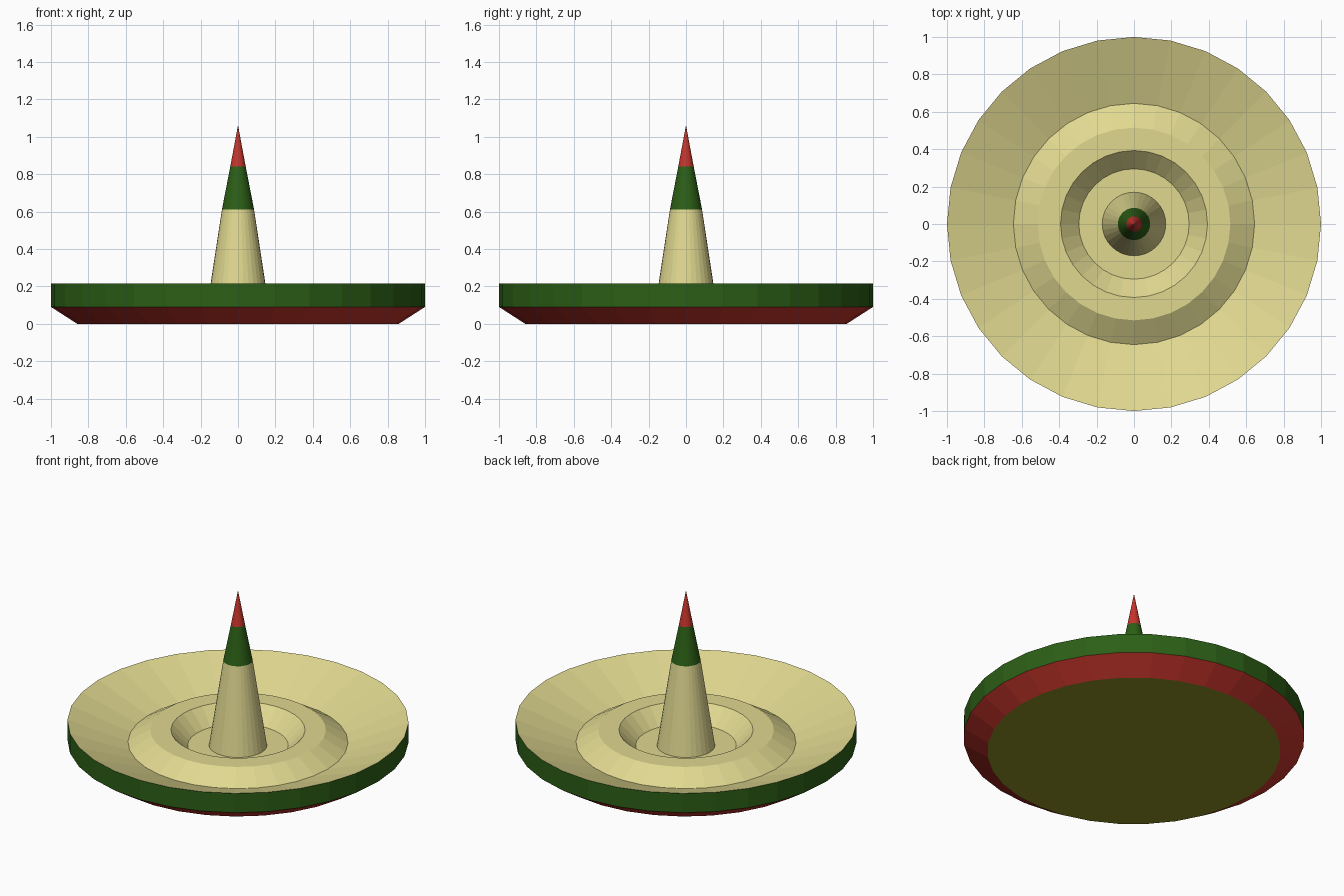
import bpy, bmesh, math

if "Cube" in bpy.data.objects:
    bpy.data.objects.remove(bpy.data.objects["Cube"])

SIDES = 32


def material(name, rgb):
    m = bpy.data.materials.new(name)
    m.diffuse_color = (*rgb, 1)
    m.use_nodes = True
    m.node_tree.nodes["Principled BSDF"].inputs["Base Color"].default_value = m.diffuse_color
    return m


CREAM = material("cream", (0.75, 0.69, 0.28))
GREEN = material("green", (0.025, 0.115, 0.008))
RED = material("red", (0.56, 0.035, 0.024))
OLIVE = material("olive", (0.28, 0.28, 0.018))


def lathe(name, profile, mats):
    """Revolve (radius, z) points; mats[i] colours the band from point i to i+1."""
    slots = list(dict.fromkeys(mats))
    bm = bmesh.new()
    rings = []
    for r, z in profile:
        if r == 0:
            rings.append([bm.verts.new((0, 0, z))] * SIDES)
        else:
            rings.append([bm.verts.new((r * math.cos(a), r * math.sin(a), z))
                          for a in (2 * math.pi * i / SIDES for i in range(SIDES))])
    for a, b, mat in zip(rings, rings[1:], mats):
        for i in range(SIDES):
            j = (i + 1) % SIDES
            corners = list(dict.fromkeys((a[i], a[j], b[j], b[i])))
            bm.faces.new(corners).material_index = slots.index(mat)
    me = bpy.data.meshes.new(name)
    bm.to_mesh(me)
    bm.free()
    for m in slots:
        me.materials.append(m)
    ob = bpy.data.objects.new(name, me)
    bpy.context.collection.objects.link(ob)
    return ob


# Round dish: underside, bevel, rim wall, sloping bowl, raised ring, inner floor
lathe("dish",
      [(0, 0), (0.86, 0), (1, 0.09), (1, 0.215), (0.645, 0.08),
       (0.515, 0.16), (0.393, 0.16), (0.295, 0.06), (0.17, 0.06)],
      [OLIVE, RED, GREEN] + [CREAM] * 5)

# Central spike: cream shaft, green collar, red tip
lathe("spike",
      [(0.17, 0.06), (0.086, 0.61), (0.041, 0.842), (0, 1.062)],
      [CREAM, GREEN, RED])
